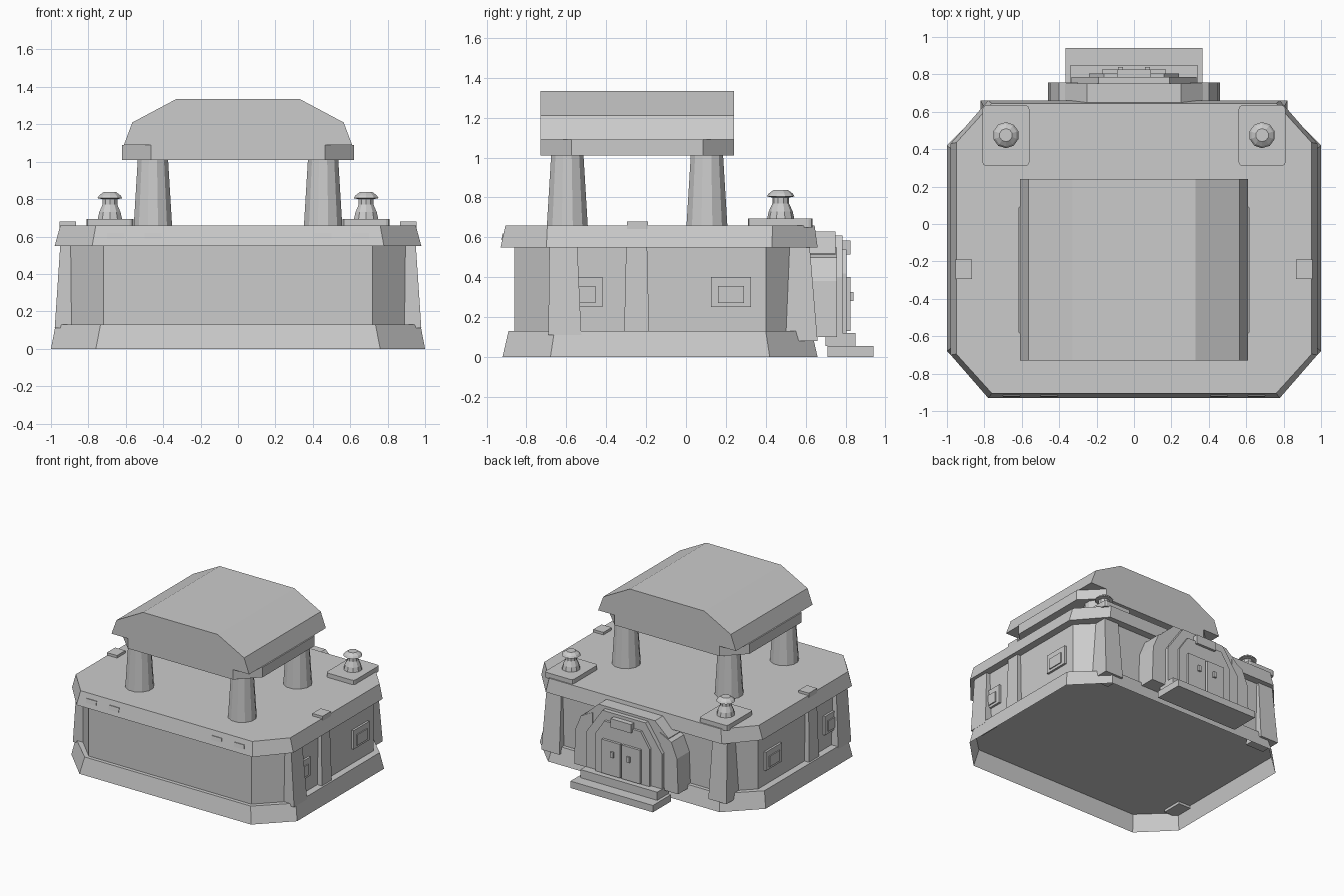
import bpy
import bmesh
import math
from mathutils import Vector

cube = bpy.data.objects.get("Cube")
if cube:
    bpy.data.objects.remove(cube, do_unlink=True)

GREY = (0.6, 0.6, 0.6, 1)
mat = bpy.data.materials.new("plain_grey")
mat.use_nodes = True
mat.diffuse_color = GREY
mat.node_tree.nodes["Principled BSDF"].inputs["Base Color"].default_value = GREY


def loft(name, rings, bottom=True, top=True):
    """Flat-faced solid through rings that have equal point counts."""
    bm = bmesh.new()
    vs = [[bm.verts.new(p) for p in ring] for ring in rings]
    n = len(vs[0])
    for a, b in zip(vs, vs[1:]):
        for i in range(n):
            j = (i + 1) % n
            bm.faces.new((a[i], a[j], b[j], b[i]))
    if bottom:
        bm.faces.new(vs[0][::-1])
    if top:
        bm.faces.new(vs[-1])
    bmesh.ops.recalc_face_normals(bm, faces=bm.faces[:])
    mesh = bpy.data.meshes.new(name)
    bm.to_mesh(mesh)
    bm.free()
    mesh.materials.append(mat)
    obj = bpy.data.objects.new(name, mesh)
    bpy.context.collection.objects.link(obj)
    return obj


def rect(x0, x1, y0, y1, z):
    return [(x0, y0, z), (x1, y0, z), (x1, y1, z), (x0, y1, z)]


def box(name, x0, x1, y0, y1, z0, z1):
    return loft(name, [rect(x0, x1, y0, y1, z0), rect(x0, x1, y0, y1, z1)])


def octagon(x, y0, y1, cx, cy, z):
    """Rectangle with corners cut back by cx and cy."""
    return [(-x + cx, y0, z), (x - cx, y0, z), (x, y0 + cy, z), (x, y1 - cy, z),
            (x - cx, y1, z), (-x + cx, y1, z), (-x, y1 - cy, z), (-x, y0 + cy, z)]


def profile(name, half, y0, y1):
    """Mirror a half outline in x-z and extrude it along y."""
    outline = half + [(-x, z) for x, z in reversed(half)]
    return loft(name, [[(x, y, z) for x, z in outline] for y in (y0, y1)])


def turned(name, x, y, steps, sides):
    rings = []
    for r, z in steps:
        angles = [2 * math.pi * (i + 0.5) / sides for i in range(sides)]
        rings.append([(x + r * math.cos(a), y + r * math.sin(a), z) for a in angles])
    return loft(name, rings)


# Hull: open flared skirt, wall and overhanging roof slab
loft("skirt", [octagon(1, -0.92, 0.66, 0.24, 0.24, 0),
               octagon(0.975, -0.89, 0.63, 0.24, 0.23, 0.13)], bottom=False)
loft("wall", [octagon(0.92, -0.86, 0.60, 0.2, 0.2, z) for z in (0.13, 0.56)])
loft("roof_slab", [octagon(0.98, -0.93, 0.66, 0.2, 0.23, 0.55),
                   octagon(0.95, -0.905, 0.645, 0.19, 0.21, 0.66)])

# Canopy on four columns
loft("canopy_beam", [octagon(0.62, -0.73, 0.24, 0.155, 0.155, z) for z in (1.01, 1.09)])
profile("canopy_roof", [(0.61, 1.09), (0.565, 1.21), (0.33, 1.335)], -0.73, 0.24)
for x in (-0.455, 0.455):
    for y in (-0.595, 0.105):
        turned("column", x, y, [(0.106, 0.66), (0.084, 1.01)], 12)

for s in (-1, 1):
    # Corner buttresses, leaning outwards at the foot
    loft("front_buttress", [rect(s * 0.87, s * 0.98, -0.69, -0.525, 0.11),
                            rect(s * 0.85, s * 0.95, -0.685, -0.545, 0.56)])
    loft("back_buttress", [rect(s * 0.66, s * 0.82, 0.49, 0.66, 0.08),
                           rect(s * 0.67, s * 0.80, 0.51, 0.62, 0.56)])
    # Side rib and its roof clip
    loft("side_rib", [rect(s * 0.90, s * 0.96, -0.31, -0.185, 0.13),
                      rect(s * 0.90, s * 0.95, -0.30, -0.195, 0.56)])
    box("roof_clip", s * 0.865, s * 0.955, -0.295, -0.19, 0.64, 0.68)
    # Side windows
    for y in (-0.52, 0.225):
        box("window_frame", s * 0.91, s * 0.937, y - 0.1, y + 0.1, 0.25, 0.40)
        box("window_pane", s * 0.93, s * 0.945, y - 0.065, y + 0.065, 0.27, 0.355)
    # Rounded pad with a capped vent
    pad = box("vent_pad", s * 0.56, s * 0.81, 0.31, 0.635, 0.65, 0.695)
    bevel = pad.modifiers.new("corners", 'BEVEL')
    bevel.width = 0.02
    bevel.segments = 2
    bevel.limit_method = 'WEIGHT'
    weights = pad.data.attributes.new("bevel_weight_edge", 'FLOAT', 'EDGE')
    for e in pad.data.edges:
        a, b = (pad.data.vertices[i].co for i in e.vertices)
        weights.data[e.index].value = float(abs(a.z - b.z) > 0.01)
    turned("vent", s * 0.685, 0.475,
           [(0.068, 0.695), (0.06, 0.73), (0.042, 0.77), (0.042, 0.80),
            (0.07, 0.805), (0.06, 0.82), (0.035, 0.838)], 10)
    # Small plates on the front edge of the roof
    for x in (0.455, 0.655):
        loft("front_plate", [rect(s * (x - 0.045), s * (x + 0.045), -0.926, -0.90, 0.587),
                             rect(s * (x - 0.045), s * (x + 0.045), -0.92, -0.90, 0.62)])
    # Sloped legs either side of the doorway
    leg = [(0.30, 0.10), (0.46, 0.10), (0.45, 0.38), (0.40, 0.50), (0.30, 0.55)]
    loft("portal_leg", [[(s * x, y, z) for x, z in leg] for y in (0.58, 0.757)])
    # Door leaves and handles
    box("door_leaf", s * 0.008, s * 0.17, 0.79, 0.825, 0.13, 0.40)
    box("door_handle", s * 0.06, s * 0.085, 0.82, 0.84, 0.28, 0.325)

# Entrance portal and steps
profile("portal_body", [(0.37, 0.10), (0.37, 0.52), (0.25, 0.63)], 0.58, 0.75)
profile("door_frame", [(0.335, 0.12), (0.335, 0.40), (0.19, 0.61)], 0.74, 0.785)
profile("door_arch", [(0.24, 0.12), (0.24, 0.42), (0.16, 0.54)], 0.78, 0.805)
box("door_sign", -0.09, 0.09, 0.78, 0.825, 0.515, 0.585)
box("upper_step", -0.34, 0.34, 0.70, 0.85, 0.055, 0.12)
box("lower_step", -0.365, 0.365, 0.71, 0.94, 0, 0.055)
